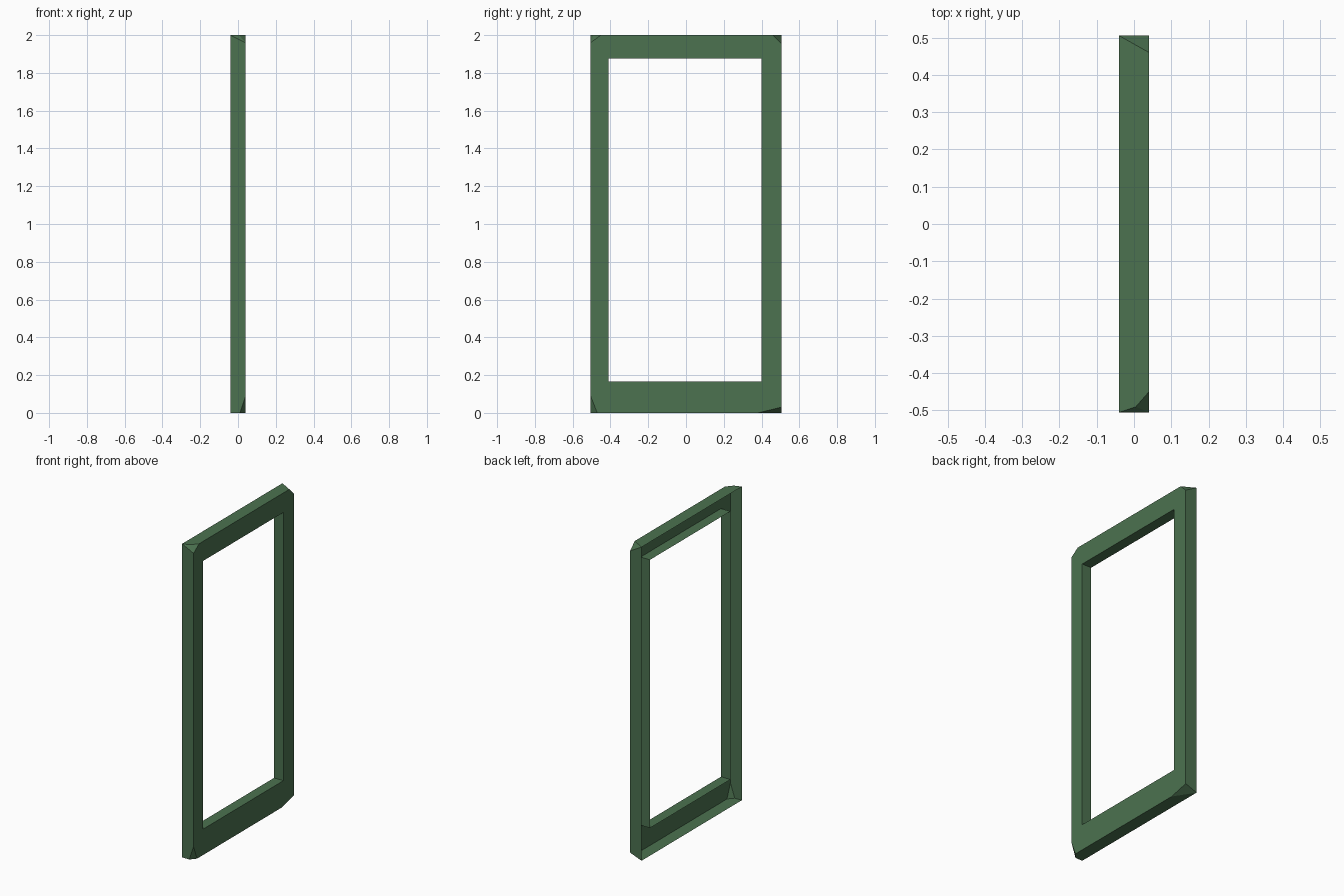
import bpy, bmesh
from mathutils import Vector

cube = bpy.data.objects.get("Cube")
if cube:
    bpy.data.objects.remove(cube, do_unlink=True)

X, Y, TOP = 0.04, 0.505, 2.0      # half thickness, half width, height
LIP = 0.066                       # depth of the lining round the opening

# Green paint
green = bpy.data.materials.new("green_paint")
colour = (0.072, 0.168, 0.080, 1)
green.diffuse_color = colour
green.use_nodes = True
green.node_tree.nodes["Principled BSDF"].inputs["Base Color"].default_value = colour

bm = bmesh.new()

# Solid slab
bmesh.ops.create_cube(bm, size=1)
for v in bm.verts:
    v.co = Vector((v.co.x * 2 * X, v.co.y * 2 * Y, (v.co.z + 0.5) * TOP))


def everything():
    return bm.verts[:] + bm.edges[:] + bm.faces[:]


def chip(a, b, c):
    """Slice off the corner beyond the plane through three points."""
    a, b, c = Vector(a), Vector(b), Vector(c)
    normal = (b - a).cross(c - a).normalized()
    if normal.dot(Vector((0, 0, TOP / 2)) - a) > 0:
        normal.negate()
    bmesh.ops.bisect_plane(bm, geom=everything(), dist=1e-5, plane_co=a,
                           plane_no=normal, clear_outer=True)
    bmesh.ops.holes_fill(bm, edges=[e for e in bm.edges if e.is_boundary])


# Worn, irregular corners
chip((-X, Y, TOP), (X, 0.46, TOP), (X, Y, 1.955))
chip((-X, -Y, TOP), (0.005, -0.49, TOP), (X, -Y, 1.96))
chip((0.005, -0.49, TOP), (X, -0.45, TOP), (X, -Y, 1.96))
chip((X, -Y, 0.09), (X, -0.47, 0), (0.01, -Y, 0))
chip((X, Y, 0.03), (X, 0.38, 0), (-X, Y, 0))

# Open back
bm.normal_update()
bmesh.ops.delete(bm, geom=[f for f in bm.faces if f.normal.x < -0.9], context='FACES')


def outer_faces():
    return [f for f in bm.faces if f.normal.x > 0.99]


# Rectangular opening in the broad face
for co, no in (((0, -0.41, 0), (0, 1, 0)), ((0, 0.40, 0), (0, 1, 0)),
               ((0, 0, 0.165), (0, 0, 1)), ((0, 0, 1.875), (0, 0, 1))):
    faces = outer_faces()
    edges = {e for f in faces for e in f.edges}
    verts = {v for f in faces for v in f.verts}
    bmesh.ops.bisect_plane(bm, geom=faces + list(edges) + list(verts),
                           plane_co=co, plane_no=no)
    bm.normal_update()
pane = min(outer_faces(), key=lambda f: (f.calc_center_median() - Vector((X, 0, 1))).length)
rim = pane.edges[:]
bmesh.ops.delete(bm, geom=[pane], context='FACES_ONLY')

# Lining turned back from the opening
lining = bmesh.ops.extrude_edge_only(bm, edges=rim)["geom"]
bmesh.ops.translate(bm, vec=(-LIP, 0, 0),
                    verts=[g for g in lining if isinstance(g, bmesh.types.BMVert)])
bmesh.ops.recalc_face_normals(bm, faces=bm.faces)
if sum(f.normal.x * f.calc_area() for f in bm.faces) < 0:
    bmesh.ops.reverse_faces(bm, faces=bm.faces)

mesh = bpy.data.meshes.new("door_frame")
bm.to_mesh(mesh)
bm.free()
mesh.materials.append(green)
frame = bpy.data.objects.new("door_frame", mesh)
bpy.context.collection.objects.link(frame)
